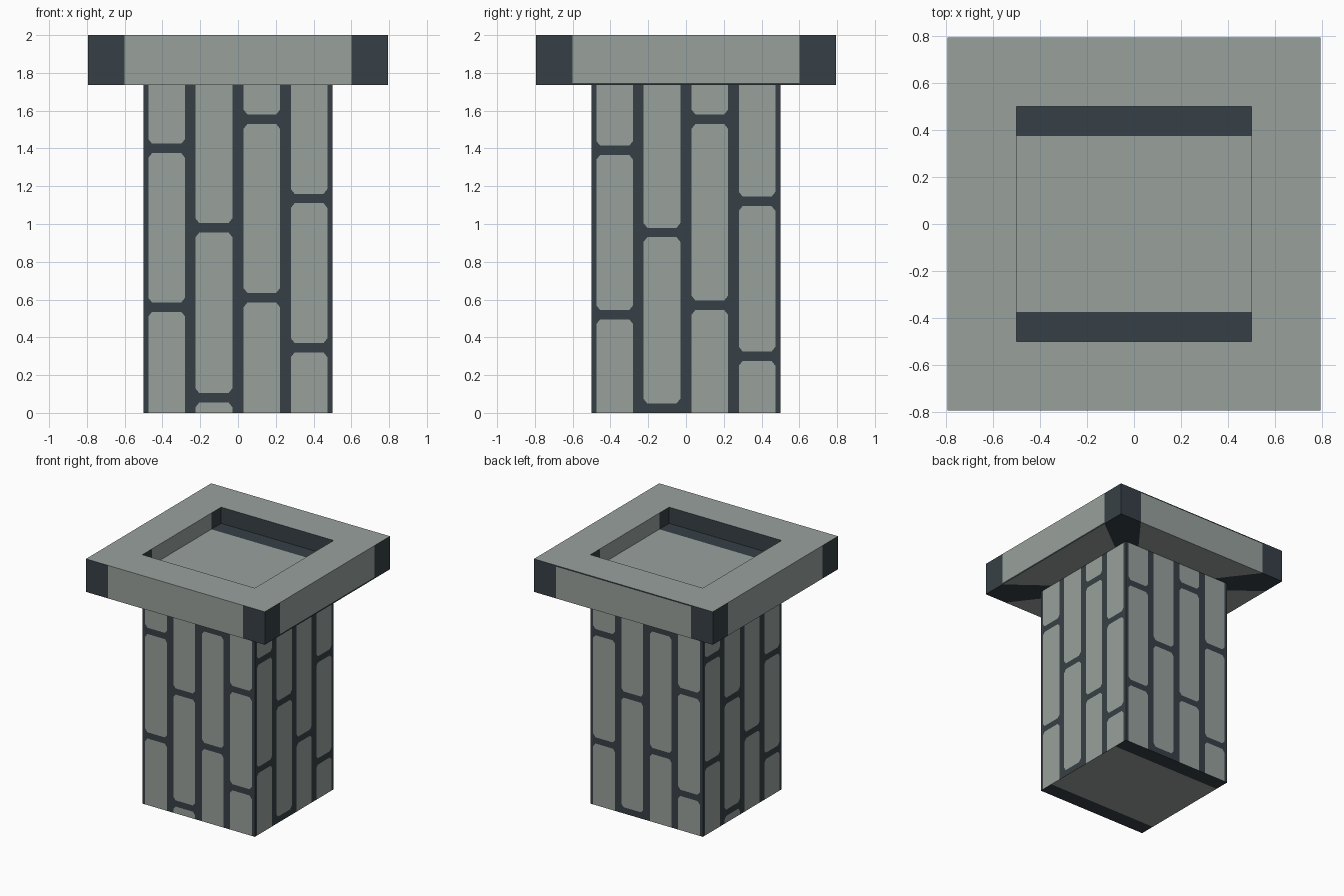
import bpy, bmesh, math
from mathutils import Matrix, Vector

if "Cube" in bpy.data.objects:
    bpy.data.objects.remove(bpy.data.objects["Cube"])

LIGHT, DARK = 0, 1
S, C = 0.5, 0.795                      # half widths of shaft and cap
Z_CAP, Z_FLOOR, Z_TOP = 1.735, 1.87, 2.0
STRIP = 0.375                          # dark strips lie beyond this

mats = []
for name, col in (("pale stone", (0.314, 0.356, 0.335, 1)),
                  ("dark mortar", (0.037, 0.051, 0.061, 1))):
    m = bpy.data.materials.new(name)
    m.diffuse_color = col
    m.use_nodes = True
    m.node_tree.nodes["Principled BSDF"].inputs["Base Color"].default_value = m.diffuse_color
    mats.append(m)


def face(bm, pts, mat, k=0):
    """Add one face, turned k quarter turns about z."""
    rot = Matrix.Rotation(k * math.pi / 2, 3, 'Z')
    f = bm.faces.new([bm.verts.new(rot @ Vector(p)) for p in pts])
    f.material_index = mat


def finish(bm, name):
    bmesh.ops.remove_doubles(bm, verts=bm.verts, dist=1e-5)
    me = bpy.data.meshes.new(name)
    bm.to_mesh(me)
    bm.free()
    for m in mats:
        me.materials.append(m)
    ob = bpy.data.objects.new(name, me)
    bpy.context.collection.objects.link(ob)


def brick_cell(bm, k, cell, brick, cut_low, cut_high):
    """A rectangle of mortar holding one brick with clipped corners."""
    (u0, u1, z0, z1), (a0, a1, b0, b1) = cell, brick
    cx, lo, hi = 0.02, 0.025 * cut_low, 0.025 * cut_high
    ring = [(a0 + cx, b0), (a1 - cx, b0), (a1, b0 + lo), (a1, b1 - hi),
            (a1 - cx, b1), (a0 + cx, b1), (a0, b1 - hi), (a0, b0 + lo)]
    if not cut_low:
        ring[0], ring[1] = (a0, b0), (a1, b0)
    if not cut_high:
        ring[4], ring[5] = (a1, b1), (a0, b1)
    corner = [(u0, z0), (u1, z0), (u1, z1), (u0, z1)]

    def add(pts, mat):
        clean = [p for i, p in enumerate(pts) if p != pts[i - 1]]
        area = sum(clean[i - 1][0] * p[1] - p[0] * clean[i - 1][1]
                   for i, p in enumerate(clean))
        if len(clean) > 2 and abs(area) > 1e-7:
            face(bm, [(u, -S, z) for u, z in clean], mat, k)

    add(ring, LIGHT)
    for i in range(4):
        p, q = ring[2 * i], ring[2 * i + 1]
        add([corner[i], corner[(i + 1) % 4], q, p], DARK)
        add([corner[i], p, ring[2 * i - 1]], DARK)


# shaft: four columns of tall bricks per side, seam heights for each column
seams_a = [(0.56, 1.40), (0.08, 0.98), (0.61, 1.555), (0.345, 1.135)]
seams_b = [(0.52, 1.39), (0.025, 0.955), (0.57, 1.555), (0.30, 1.12)]
spans = [(-0.475, -0.28), (-0.225, -0.03), (0.03, 0.222), (0.28, 0.473)]
bm = bmesh.new()
for k, seams in enumerate((seams_a, seams_b, seams_b, seams_a)):
    for c in range(4):
        u0 = -S + 0.25 * c
        levels = [0, *seams[c], Z_CAP]
        for i in range(3):
            z0, z1 = levels[i], levels[i + 1]
            if z1 - z0 < 0.03:         # only mortar at the foot
                face(bm, [(u0, -S, z0), (u0 + 0.25, -S, z0),
                          (u0 + 0.25, -S, z1), (u0, -S, z1)], DARK, k)
                continue
            low, high = i > 0, i < 2
            brick_cell(bm, k, (u0, u0 + 0.25, z0, z1),
                       (*spans[c], z0 + 0.025 * low, z1 - 0.025 * high),
                       low, high)


def striped(bm, z, up):
    """Horizontal square with dark strips along its front and back."""
    ys = [-S, -STRIP, STRIP, S]
    for i in range(3):
        pts = [(-S, ys[i], z), (S, ys[i], z), (S, ys[i + 1], z), (-S, ys[i + 1], z)]
        face(bm, pts if up else pts[::-1], LIGHT if i == 1 else DARK)


striped(bm, 0, False)
finish(bm, "brick_shaft")

# cap: outer band, rim, underside and recess walls, one side at a time
bm = bmesh.new()
outer, inner = [-C, -0.6, 0.6, C], [-S, -STRIP, STRIP, S]
for k in range(4):
    # thin dark line low on the right side and high on the back
    zs = {1: [Z_CAP, Z_CAP + 0.012, Z_TOP], 2: [Z_CAP, Z_TOP - 0.01, Z_TOP]}.get(k, [Z_CAP, Z_TOP])
    for i in range(3):
        ends = i != 1
        a, b, c, d = outer[i], outer[i + 1], inner[i], inner[i + 1]
        for j in range(len(zs) - 1):
            thin = zs[j + 1] - zs[j] < 0.02
            face(bm, [(a, -C, zs[j]), (b, -C, zs[j]), (b, -C, zs[j + 1]), (a, -C, zs[j + 1])],
                 DARK if ends or thin else LIGHT, k)
        face(bm, [(a, -C, Z_CAP), (c, -S, Z_CAP), (d, -S, Z_CAP), (b, -C, Z_CAP)],
             DARK if ends else LIGHT, k)
        face(bm, [(a, -C, Z_TOP), (b, -C, Z_TOP), (d, -S, Z_TOP), (c, -S, Z_TOP)], LIGHT, k)
        # recess walls: front and back are dark, the sides dark at their ends
        face(bm, [(d, -S, Z_FLOOR), (c, -S, Z_FLOOR), (c, -S, Z_TOP), (d, -S, Z_TOP)],
             DARK if ends or k % 2 == 0 else LIGHT, k)
finish(bm, "cap")

# floor of the recess
bm = bmesh.new()
striped(bm, Z_FLOOR, True)
finish(bm, "recess_floor")
